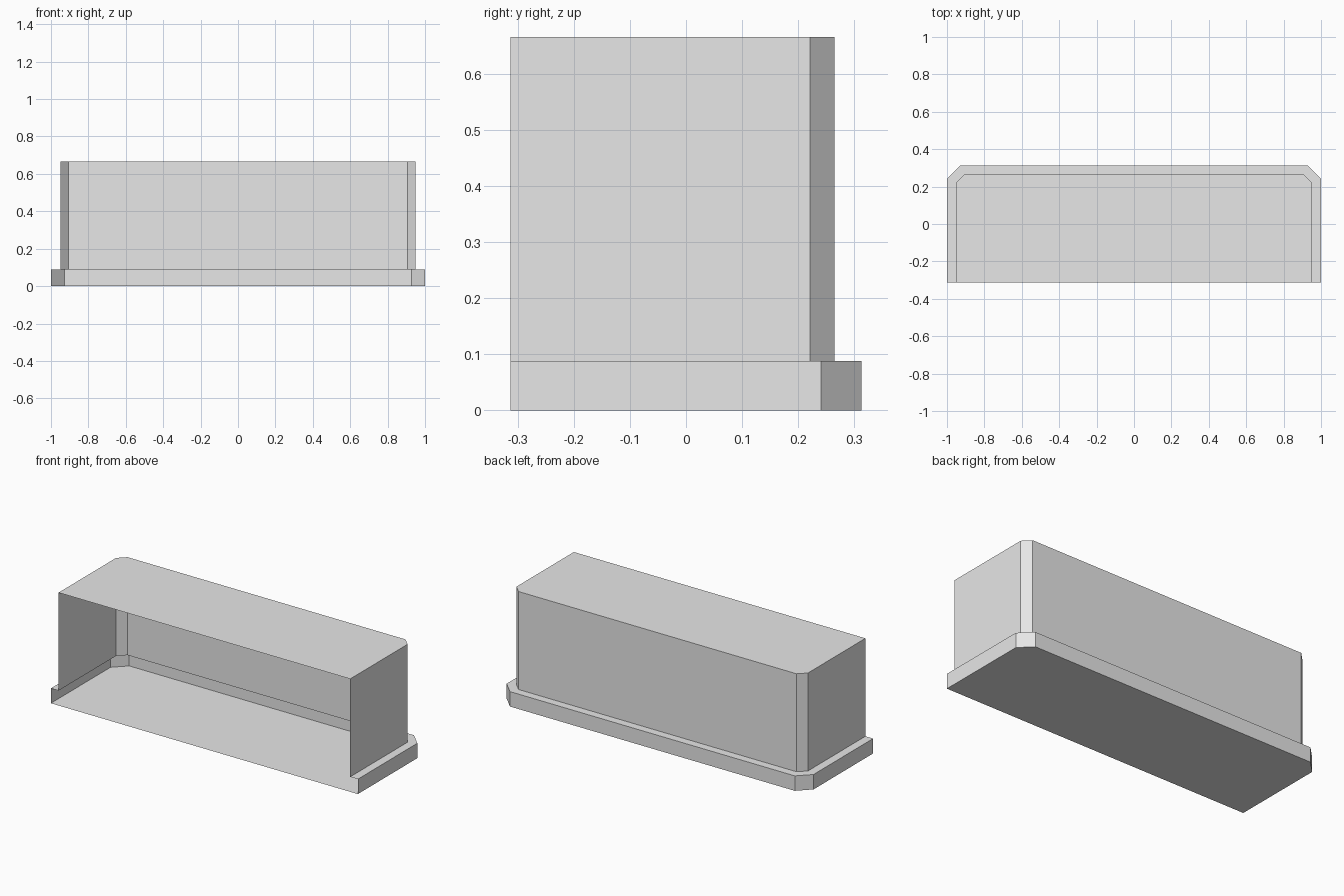
import bpy
import bmesh

FRONT = -0.313
LEDGE_Z = 0.088
TOP_Z = 0.665

cube = bpy.data.objects.get("Cube")
if cube:
    bpy.data.objects.remove(cube, do_unlink=True)

grey = bpy.data.materials.new("light grey")
grey.use_nodes = True
grey.diffuse_color = (0.8, 0.8, 0.8, 1)
grey.node_tree.nodes["Principled BSDF"].inputs["Base Color"].default_value = (0.8, 0.8, 0.8, 1)


def outline(half_width, back, chamfer):
    """Open-fronted plan with two chamfered back corners."""
    right = [(half_width, FRONT), (half_width, back - chamfer), (half_width - chamfer, back)]
    return right + [(-x, y) for x, y in reversed(right)]


def add_ring(bm, plan, z):
    return [bm.verts.new((x, y, z)) for x, y in plan]


def bridge(bm, low, high):
    """Join two rings with faces, leaving the front open."""
    for i in range(len(low) - 1):
        bm.faces.new((low[i], low[i + 1], high[i + 1], high[i]))


def finish(bm, name):
    mesh = bpy.data.meshes.new(name)
    bm.to_mesh(mesh)
    bm.free()
    mesh.materials.append(grey)
    obj = bpy.data.objects.new(name, mesh)
    bpy.context.collection.objects.link(obj)
    return obj


wide = outline(1.0, 0.313, 0.072)
narrow = outline(0.95, 0.265, 0.044)

# Base tray: floor, low rim and the ledge stepping in to the walls
bm = bmesh.new()
floor = add_ring(bm, wide, 0)
rim = add_ring(bm, wide, LEDGE_Z)
ledge = add_ring(bm, narrow, LEDGE_Z)
bm.faces.new(list(reversed(floor)))
bridge(bm, floor, rim)
bridge(bm, rim, ledge)
finish(bm, "base_tray")

# Upper cover: thin walls and roof, open at the front
bm = bmesh.new()
foot = add_ring(bm, narrow, LEDGE_Z)
roof = add_ring(bm, narrow, TOP_Z)
bridge(bm, foot, roof)
bm.faces.new(roof)
finish(bm, "upper_cover")
